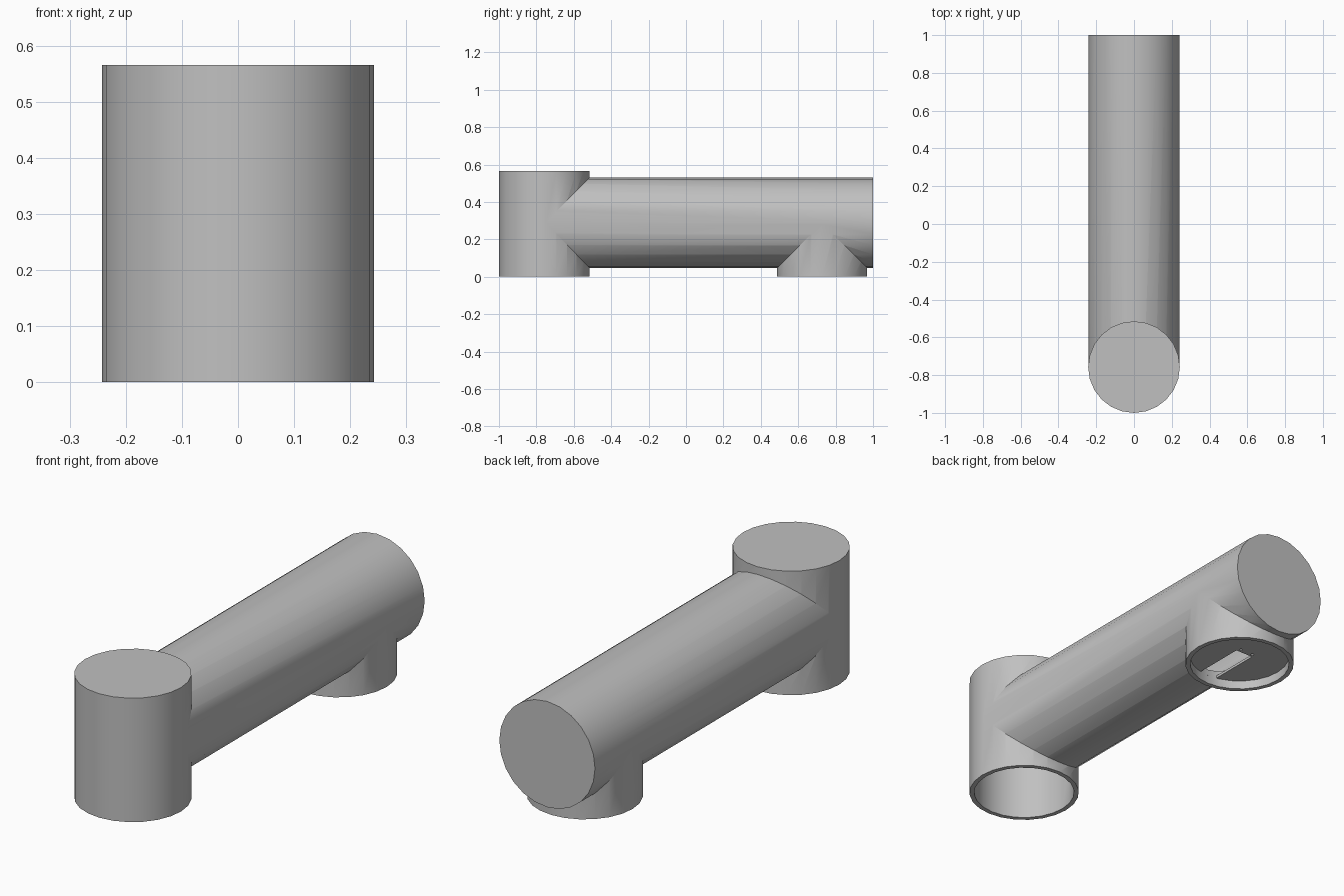
import bpy
import math

if "Cube" in bpy.data.objects:
    bpy.data.objects.remove(bpy.data.objects["Cube"], do_unlink=True)

SIDES = 24
WALL = 0.021
R_POST, R_TUBE = 0.2425, 0.2412
FRONT_Y, REAR_Y = -0.7575, 0.728
TUBE_Z, TOP_Z, BACK_Y = 0.289, 0.565, 1.0

grey = bpy.data.materials.new("light_grey")
grey.use_nodes = True
colour = (0.53, 0.53, 0.53, 1)
grey.diffuse_color = colour
grey.node_tree.nodes["Principled BSDF"].inputs["Base Color"].default_value = colour


def upright(name, radius, x, y, z0, z1, sides=SIDES):
    bpy.ops.mesh.primitive_cylinder_add(vertices=sides, radius=radius, depth=z1 - z0,
                                        location=(x, y, (z0 + z1) / 2),
                                        rotation=(0, 0, math.pi / 2))
    ob = bpy.context.object
    ob.name = name
    ob.data.materials.append(grey)
    return ob


def lengthwise(name, radius, y0, y1):
    bpy.ops.mesh.primitive_cylinder_add(vertices=SIDES, radius=radius, depth=y1 - y0,
                                        location=(0, (y0 + y1) / 2, TUBE_Z),
                                        rotation=(math.pi / 2, 0, 0))
    ob = bpy.context.object
    ob.name = name
    ob.data.materials.append(grey)
    return ob


def combine(target, other, operation):
    mod = target.modifiers.new("cut", 'BOOLEAN')
    mod.operation = operation
    mod.solver = 'EXACT'
    mod.object = other
    bpy.context.view_layer.objects.active = target
    bpy.ops.object.modifier_apply(modifier=mod.name)
    bpy.data.objects.remove(other, do_unlink=True)


def smooth(ob):
    bpy.ops.object.select_all(action='DESELECT')
    ob.select_set(True)
    bpy.context.view_layer.objects.active = ob
    bpy.ops.object.shade_smooth_by_angle(angle=math.radians(30))


# Shared shape of the link: front post, long tube and rear socket
def link(name, inset, bottom):
    body = upright(name, R_POST - inset, 0, FRONT_Y, bottom, TOP_Z - inset)
    combine(body, lengthwise("tube", R_TUBE - inset, FRONT_Y, BACK_Y - inset), 'UNION')
    combine(body, upright("socket", R_TUBE - 0.001 - inset, 0, REAR_Y, bottom, TUBE_Z), 'UNION')
    return body


# Hollow shell, open at the two lower ends
shell = link("arm_link_shell", 0, 0)
combine(shell, link("hollow", WALL, -0.1), 'DIFFERENCE')
smooth(shell)

# Recessed mounting plate in the rear socket
plate = upright("rear_mounting_plate", R_TUBE - WALL + 0.004, 0, REAR_Y, 0.04, 0.052)

# Cable slot and two screw holes in the plate
bpy.ops.mesh.primitive_cube_add(size=1, location=(0, 0.635, 0.046))
slot = bpy.context.object
slot.scale = (0.09, 0.25, 0.1)
combine(plate, slot, 'DIFFERENCE')
for side in (-1, 1):
    combine(plate, upright("screw_hole", 0.007, side * 0.033, 0.776, 0, 0.1, 12), 'DIFFERENCE')
smooth(plate)
